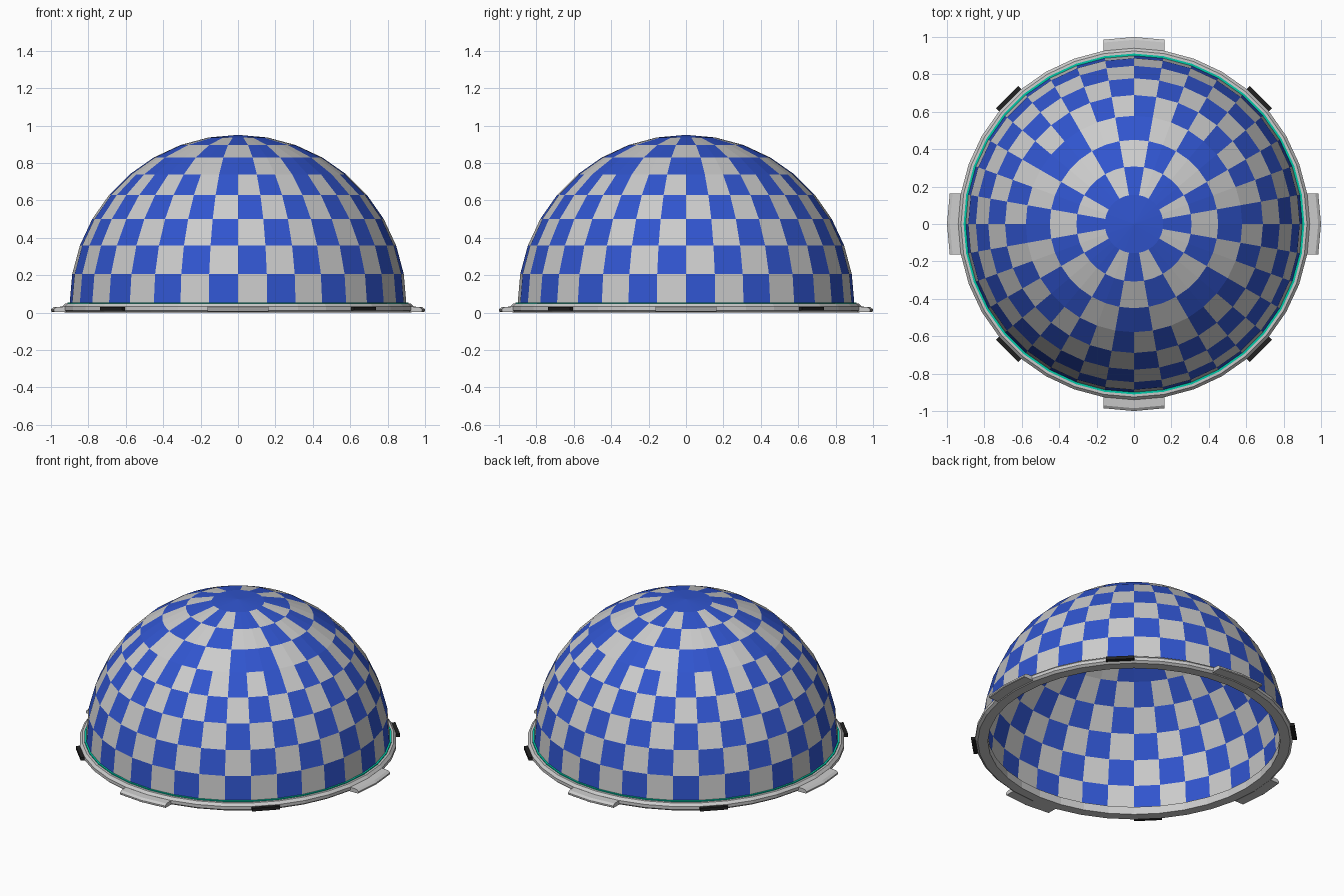
import bpy, bmesh
from math import sin, cos, radians
from mathutils import Vector, Matrix

if "Cube" in bpy.data.objects:
    bpy.data.objects.remove(bpy.data.objects["Cube"])

def material(name, rgb):
    m = bpy.data.materials.new(name)
    m.diffuse_color = (*rgb, 1)
    m.use_nodes = True
    m.node_tree.nodes["Principled BSDF"].inputs["Base Color"].default_value = m.diffuse_color
    return m

BLUE = material("blue", (0.03, 0.09, 0.62))
TEAL = material("teal", (0.0, 0.6, 0.4))
BLACK = material("black", (0.015, 0.015, 0.015))

def finish(bm, name, mat=None, solid=True):
    bmesh.ops.remove_doubles(bm, verts=bm.verts, dist=1e-5)
    if solid:
        bmesh.ops.recalc_face_normals(bm, faces=bm.faces)
    me = bpy.data.meshes.new(name)
    bm.to_mesh(me)
    bm.free()
    ob = bpy.data.objects.new(name, me)
    bpy.context.collection.objects.link(ob)
    if mat:
        me.materials.append(mat)
    return ob

SEG = 36
R, Z0 = 0.90, 0.05

def ball(row, col):
    e, a = radians(10 * row), radians(10 * col)
    return Vector((R * cos(e) * cos(a), R * cos(e) * sin(a), Z0 + R * sin(e)))

def is_blue(row, col):
    # lower five rows: plain checks; upper rows: wide wedges; blue cap
    if row == 8:
        return True
    if row < 5:
        return (row + col) % 2 == 0
    wedge = (0, 1, 1, 2, 2, 2, 3, 3, 4)[col % 9]
    return (wedge + row + 1) % 2 == 0

# Dome panels, split by colour
for name, want, mat in (("blue_panels", True, BLUE), ("grey_panels", False, None)):
    bm = bmesh.new()
    for row in range(9):
        for col in range(SEG):
            if is_blue(row, col) != want:
                continue
            pts = [ball(row, col), ball(row, col + 1)]
            pts += [ball(9, 0)] if row == 8 else [ball(row + 1, col + 1), ball(row + 1, col)]
            bm.faces.new([bm.verts.new(p) for p in pts])
    finish(bm, name, mat, solid=False)

def lathe(name, profile, mat=None):
    bm = bmesh.new()
    rings = [[bm.verts.new((r * cos(radians(10 * i)), r * sin(radians(10 * i)), z))
              for r, z in profile] for i in range(SEG)]
    n = len(profile)
    for i in range(SEG):
        a, b = rings[i], rings[(i + 1) % SEG]
        for j in range(n):
            k = (j + 1) % n
            bm.faces.new((a[j], b[j], b[k], a[k]))
    return finish(bm, name, mat)

# Base ring and the thin seal around the dome foot
lathe("base_ring", [(0.865, 0), (0.925, 0), (0.94, 0.012), (0.94, 0.032),
                    (0.925, 0.048), (0.865, 0.05)])
lathe("seal", [(0.899, 0.045), (0.911, 0.045), (0.911, 0.054), (0.899, 0.054)], TEAL)

# Four mounting tabs, each with a slight bend at its middle
tab = [(0.92, 0.004), (0.995, 0.004), (1.0, 0.008), (1.0, 0.018), (0.985, 0.029), (0.92, 0.033)]
for q, side in enumerate(("right", "back", "left", "front")):
    bm = bmesh.new()
    rot = Matrix.Rotation(radians(90 * q), 4, 'Z')
    secs = [[bm.verts.new(rot @ Vector((r - drop, y, z))) for r, z in tab]
            for y, drop in ((-0.163, 0.015), (0, 0), (0.163, 0.015))]
    for a, b in zip(secs, secs[1:]):
        for j in range(len(tab)):
            k = (j + 1) % len(tab)
            bm.faces.new((a[j], b[j], b[k], a[k]))
    bm.faces.new(secs[0])
    bm.faces.new(secs[2])
    finish(bm, "tab_" + side)

# Four dark clips on the diagonals
for q in range(4):
    bm = bmesh.new()
    m = (Matrix.Rotation(radians(45 + 90 * q), 4, 'Z')
         @ Matrix.Translation((0.938, 0, 0.02))
         @ Matrix.Diagonal((0.044, 0.167, 0.02, 1)))
    bmesh.ops.create_cube(bm, size=1, matrix=m)
    finish(bm, "clip_%d" % (q + 1), BLACK)
